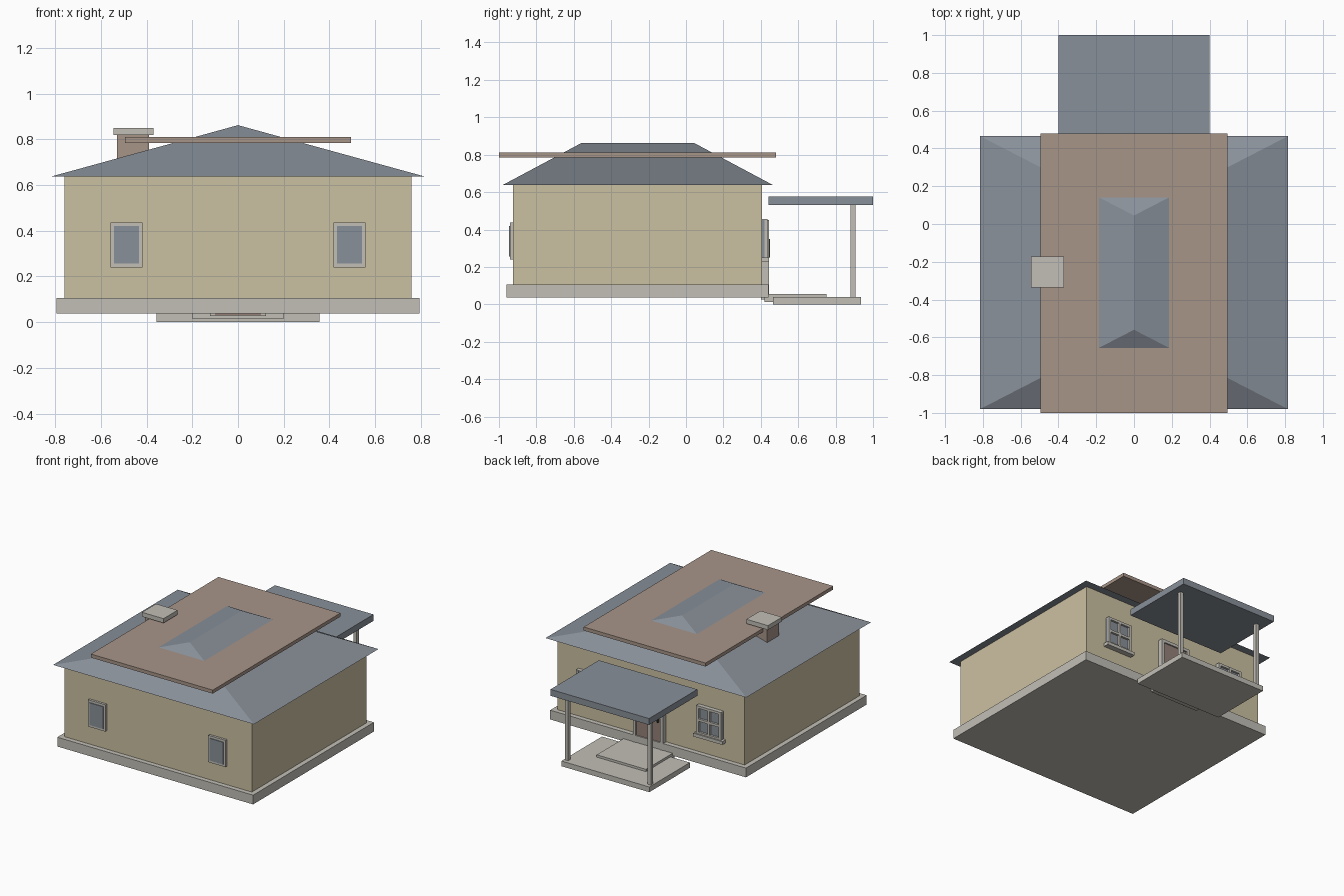
import bpy, bmesh

if "Cube" in bpy.data.objects:
    bpy.data.objects.remove(bpy.data.objects["Cube"])


def mat(name, r, g, b):
    m = bpy.data.materials.new(name)
    m.diffuse_color = (r, g, b, 1)
    m.use_nodes = True
    m.node_tree.nodes["Principled BSDF"].inputs["Base Color"].default_value = m.diffuse_color
    return m


WALL = mat("cream_wall", 0.60, 0.53, 0.36)
ROOF = mat("slate_roof", 0.25, 0.28, 0.32)
BROWN = mat("brown_brick", 0.39, 0.30, 0.25)
STONE = mat("pale_stone", 0.54, 0.52, 0.47)
DOOR = mat("door_wood", 0.30, 0.22, 0.19)
DARK = mat("dark_metal", 0.05, 0.05, 0.05)


def mesh_object(name, bm, material):
    bmesh.ops.recalc_face_normals(bm, faces=bm.faces)
    me = bpy.data.meshes.new(name)
    bm.to_mesh(me)
    bm.free()
    me.materials.append(material)
    ob = bpy.data.objects.new(name, me)
    bpy.context.collection.objects.link(ob)
    return ob


def box(name, x, y, z, material):
    """Box from (min, max) ranges."""
    bm = bmesh.new()
    bmesh.ops.create_cube(bm, size=1)
    for v in bm.verts:
        v.co = [r[0] if c < 0 else r[1] for c, r in zip(v.co, (x, y, z))]
    return mesh_object(name, bm, material)


# House body
box("foundation", (-0.795, 0.795), (-0.96, 0.44), (0.037, 0.105), STONE)
box("walls", (-0.76, 0.76), (-0.925, 0.405), (0.06, 0.64), WALL)

# Hip roof: four eave corners and a ridge
bm = bmesh.new()
a, b, c, d = [bm.verts.new(p) for p in
              ((-0.815, -0.98, 0.638), (0.815, -0.98, 0.638), (0.815, 0.465, 0.638), (-0.815, 0.465, 0.638))]
e, f = bm.verts.new((0, -0.56, 0.862)), bm.verts.new((0, 0.045, 0.862))
for face in ((a, b, c, d), (a, b, e), (b, c, f, e), (c, d, f), (d, a, e, f)):
    bm.faces.new(face)
mesh_object("hip_roof", bm, ROOF)

# Flat slab through the roof, and chimney
box("roof_slab", (-0.495, 0.495), (-1.0, 0.48), (0.785, 0.811), BROWN)
box("chimney", (-0.53, -0.39), (-0.32, -0.185), (0.66, 0.82), BROWN)
box("chimney_cap", (-0.545, -0.37), (-0.335, -0.172), (0.818, 0.85), STONE)

for side, cx in (("left", -0.488), ("right", 0.488)):
    # Front windows
    box(f"front_window_frame_{side}", (cx - 0.07, cx + 0.07), (-0.942, -0.92), (0.24, 0.437), STONE)
    box(f"front_window_glass_{side}", (cx - 0.055, cx + 0.055), (-0.947, -0.94), (0.257, 0.42), ROOF)
    # Back windows: frame bars, four panes and sill
    x0, x1, y = cx - 0.1, cx + 0.1, (0.40, 0.436)
    box(f"back_window_glass_{side}", (x0, x1), (0.40, 0.42), (0.25, 0.45), ROOF)
    for i, px in enumerate((x0, cx - 0.009, x1 - 0.018)):
        box(f"back_window_upright_{side}_{i}", (px, px + 0.018), y, (0.245, 0.455), STONE)
    for i, pz in enumerate((0.245, 0.342, 0.437)):
        box(f"back_window_rail_{side}_{i}", (x0, x1), (0.40, 0.435), (pz, pz + 0.018), STONE)
    box(f"back_window_sill_{side}", (x0 - 0.018, x1 + 0.018), (0.40, 0.445), (0.226, 0.25), STONE)
    # Porch posts
    px = 0.335 if cx > 0 else -0.335
    box(f"porch_post_{side}", (px - 0.0125, px + 0.0125), (0.88, 0.905), (0.03, 0.54), STONE)
    # Door jambs
    jx = 0.111 if cx > 0 else -0.111
    box(f"door_jamb_{side}", (jx - 0.011, jx + 0.011), (0.40, 0.443), (0.027, 0.45), STONE)

# Back door
box("door_head", (-0.122, 0.122), (0.40, 0.442), (0.43, 0.452), STONE)
box("door", (-0.1, 0.1), (0.40, 0.432), (0.03, 0.43), DOOR)
box("door_handle", (-0.085, -0.075), (0.43, 0.45), (0.25, 0.35), DARK)

# Porch
box("porch_base", (-0.357, 0.357), (0.465, 0.935), (0.0, 0.038), STONE)
box("porch_step", (-0.2, 0.2), (0.42, 0.75), (0.013, 0.055), STONE)
box("porch_roof", (-0.4, 0.4), (0.44, 1.0), (0.53, 0.577), ROOF)
